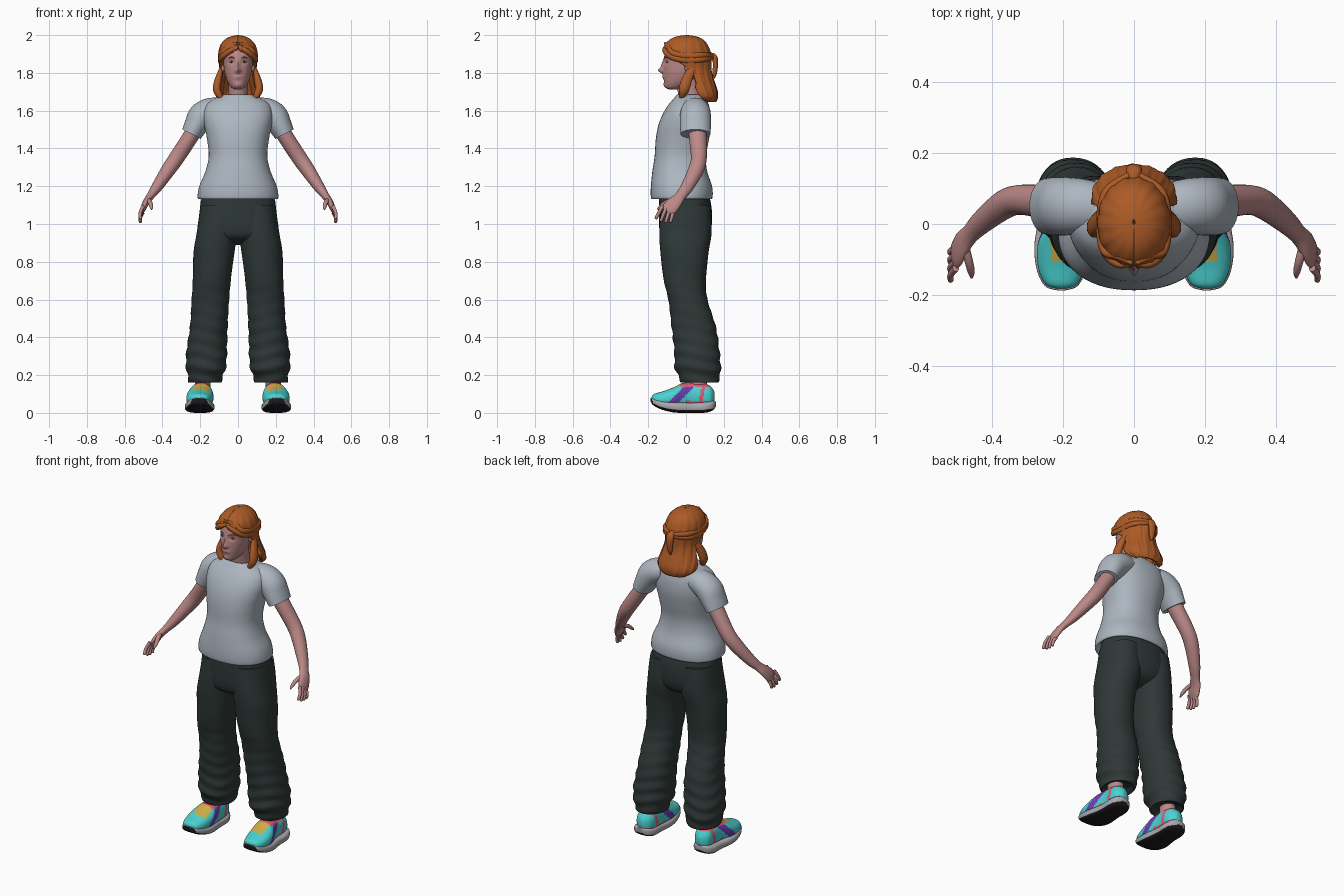
import bpy, bmesh, math
from mathutils import Vector

COLOURS = {
    "skin": (0.50, 0.25, 0.245), "hair_copper": (0.42, 0.105, 0.02),
    "shirt_grey": (0.42, 0.47, 0.53), "trouser_dark": (0.028, 0.040, 0.038),
    "shoe_cyan": (0.07, 0.65, 0.65), "shoe_yellow": (0.62, 0.42, 0.06),
    "shoe_purple": (0.14, 0.05, 0.45), "shoe_pink": (0.75, 0.10, 0.17),
    "sole_grey": (0.40, 0.40, 0.42), "rubber_black": (0.012, 0.012, 0.014)}
MATS = {}
for key, c in COLOURS.items():
    MATS[key] = bpy.data.materials.new(key)
    MATS[key].diffuse_color = (*c, 1)


def smooth_rows(rows, k):
    """Catmull-Rom interpolation through rows of numbers."""
    out = []
    for i in range(len(rows) - 1):
        a, b, c, d = (rows[max(i - 1, 0)], rows[i], rows[i + 1],
                      rows[min(i + 2, len(rows) - 1)])
        for j in range(k):
            t = j / k
            out.append([q + 0.5 * t * (r - p + t * (2*p - 5*q + 4*r - s + t * (3*(q - r) + s - p)))
                        for p, q, r, s in zip(a, b, c, d)])
    return out + [list(rows[-1])]


def finish(name, bm, mats, mirror=False, rule=None, angle=50):
    bmesh.ops.recalc_face_normals(bm, faces=bm.faces)
    bm.normal_update()
    for f in bm.faces:
        f.smooth = True
        if rule:
            f.material_index = rule(f.calc_center_median(), f.normal)
    me = bpy.data.meshes.new(name)
    bm.to_mesh(me)
    bm.free()
    me.set_sharp_from_angle(angle=math.radians(angle))
    for m in mats:
        me.materials.append(MATS[m])
    ob = bpy.data.objects.new(name, me)
    bpy.context.collection.objects.link(ob)
    if mirror:
        ob.modifiers.new("mirror", 'MIRROR').use_mirror_merge = False
    return ob


def sweep(name, rows, mats, sides=32, k=5, plane=None, ref=(0, 1, 0), e=2.0,
          warp=None, **kw):
    """Skin over elliptical sections (x, y, z, ra, rb)."""
    rows = smooth_rows(rows, k)
    bm = bmesh.new()
    rings = []
    for i, r in enumerate(rows):
        c = Vector(r[:3])
        if plane == 'z':
            u, v = Vector((1, 0, 0)), Vector((0, 1, 0))
        elif plane == 'y':
            u, v = Vector((1, 0, 0)), Vector((0, 0, 1))
        else:
            t = Vector(rows[min(i + 1, len(rows) - 1)][:3]) - Vector(rows[max(i - 1, 0)][:3])
            u = t.cross(Vector(ref)).normalized()
            v = u.cross(t).normalized()
        ring = []
        for j in range(sides):
            a = 2 * math.pi * j / sides
            ca, sa = math.cos(a), math.sin(a)
            p = (c + u * r[3] * math.copysign(abs(ca) ** (2 / e), ca)
                 + v * r[4] * math.copysign(abs(sa) ** (2 / e), sa))
            ring.append(bm.verts.new(warp(p, c, a) if warp else p))
        rings.append(ring)
    for a, b in zip(rings, rings[1:]):
        for j in range(sides):
            n = (j + 1) % sides
            bm.faces.new((a[j], a[n], b[n], b[j]))
    bm.faces.new(rings[0])
    bm.faces.new(rings[-1])
    return finish(name, bm, mats, **kw)


def fb(z, rx, front, back):
    """Horizontal section from its front and back limits."""
    return (0, (front + back) / 2, z, rx, (back - front) / 2)


def ball(name, loc, size, mat):
    bm = bmesh.new()
    bmesh.ops.create_uvsphere(bm, u_segments=20, v_segments=12, radius=1)
    for v in bm.verts:
        v.co = Vector([l + s * q for l, s, q in zip(loc, size, v.co)])
    return finish(name, bm, [mat], mirror=True)


# Head with nose, eye sockets, lips and chin
def face(p, c, a):
    if p.y < -0.03:
        g = lambda x, z, sx, sz: math.exp(-((p.x - x) / sx) ** 2 - ((p.z - z) / sz) ** 2)
        p.y -= 0.026 * g(0, 1.812, 0.013, 0.014) + 0.012 * g(0, 1.84, 0.010, 0.025)
        p.y -= 0.007 * g(0, 1.778, 0.022, 0.010) + 0.006 * g(0, 1.735, 0.022, 0.012)
        p.y += 0.009 * (g(0.033, 1.858, 0.018, 0.012) + g(-0.033, 1.858, 0.018, 0.012))
    return p


sweep("head", [fb(1.712, .015, -.09, -.05), fb(1.722, .034, -.107, -.02),
               fb(1.745, .051, -.115, .03), fb(1.775, .064, -.118, .07),
               fb(1.81, .073, -.119, .09), fb(1.85, .077, -.119, .1),
               fb(1.89, .08, -.115, .1), fb(1.93, .076, -.1, .1),
               fb(1.96, .055, -.065, .075), fb(1.975, .02, -.02, .03)],
      ["skin"], sides=72, k=6, plane='z', e=2.15, warp=face)
sweep("neck", [(0, .03, 1.64, .062, .065), (0, .018, 1.69, .052, .06),
               (0, .005, 1.77, .052, .06)], ["skin"], plane='z')
ball("ear", (.078, .008, 1.835), (.012, .017, .03), "skin")
ball("eye", (.033, -.094, 1.858), (.014, .012, .006), "sole_grey")
ball("pupil", (.033, -.102, 1.858), (.005, .005, .005), "rubber_black")
sweep("eyebrow", [(.016, -.116, 1.877, .002, .002), (.034, -.110, 1.883, .003, .003),
                  (.052, -.093, 1.877, .002, .002)], ["hair_copper"], sides=8,
      ref=(0, 0, 1), mirror=True)

# Hair shell open around the face: z, half width, front, back, opening angle
hair_rows = smooth_rows([
    (2.0, .004, .0, .01, 0), (1.994, .035, -.045, .05, 0), (1.98, .064, -.08, .085, 0),
    (1.955, .088, -.108, .11, 0), (1.93, .099, -.122, .123, 3), (1.91, .103, -.125, .13, 16),
    (1.888, .104, -.121, .133, 40), (1.86, .102, -.112, .135, 64), (1.82, .098, -.1, .135, 88),
    (1.78, .104, -.09, .142, 100), (1.74, .114, -.07, .155, 96), (1.70, .120, -.03, .167, 84),
    (1.67, .112, .01, .168, 84), (1.645, .08, .06, .160, 90)], 4)
bm = bmesh.new()
prev = None
for z, rx, yf, yb, op in hair_rows:
    a0 = math.radians(max(op, 0.3))
    row = []
    for j in range(81):
        a = a0 + (2 * math.pi - 2 * a0) * j / 80
        w = 1 + 0.014 * math.sin(15 * a + 18 * z) + 0.008 * math.sin(31 * a)
        row.append(bm.verts.new((-rx * w * math.sin(a),
                                 (yf + yb) / 2 - (yb - yf) / 2 * w * math.cos(a), z)))
    if prev:
        for j in range(80):
            bm.faces.new((prev[j], prev[j + 1], row[j + 1], row[j]))
    prev = row
hair = finish("hair", bm, ["hair_copper"])
solid = hair.modifiers.new("thickness", 'SOLIDIFY')
solid.thickness, solid.offset = 0.022, -1

# Swept-back strands, hanging locks and the small tied tail
for n, dz in enumerate((0, 0.022)):
    sweep("swept_strand_%d" % n, [
        (.004, -.112, 1.935 + dz, .006, .008), (.045, -.112 + dz, 1.916 + dz, .012, .014),
        (.083, -.075, 1.885 + dz, .013, .016), (.096, 0, 1.868 + dz, .011, .016),
        (.080, .09, 1.872 + dz, .011, .015), (.015, .137, 1.88 + dz / 2, .010, .012)],
        ["hair_copper"], sides=16, ref=(0, 0, 1), mirror=True)
sweep("side_lock", [(.09, .03, 1.82, .010, .02), (.104, .005, 1.765, .019, .028),
                    (.112, -.01, 1.715, .021, .028), (.098, -.02, 1.68, .016, .018),
                    (.082, -.025, 1.655, .004, .005)], ["hair_copper"], sides=18, mirror=True)
sweep("tied_tail", [(0, .12, 1.90, .012, .010), (0, .148, 1.885, .022, .016),
                    (0, .156, 1.85, .022, .014), (0, .152, 1.80, .016, .012),
                    (0, .148, 1.77, .004, .004)], ["hair_copper"], sides=18)

# T-shirt
sweep("shirt_body", [fb(1.150, .190, -.155, .115), fb(1.132, .205, -.177, .132),
                     fb(1.145, .214, -.186, .141), fb(1.20, .205, -.186, .138),
                     fb(1.28, .172, -.178, .112), fb(1.36, .155, -.166, .106),
                     fb(1.45, .164, -.160, .122), fb(1.52, .178, -.147, .132),
                     fb(1.58, .184, -.124, .131), fb(1.63, .170, -.094, .121),
                     fb(1.662, .128, -.067, .106), fb(1.683, .083, -.049, .088),
                     fb(1.680, .068, -.038, .078), fb(1.655, .062, -.03, .07)],
      ["shirt_grey"], sides=56, plane='z', e=2.25)
sweep("sleeve", [(.10, .045, 1.61, .060, .070), (.15, .05, 1.597, .070, .078),
                 (.193, .05, 1.568, .073, .082), (.222, .05, 1.522, .063, .082),
                 (.246, .05, 1.476, .055, .079), (.244, .05, 1.48, .047, .068),
                 (.235, .05, 1.50, .045, .064)][:5],
      ["shirt_grey"], sides=36, mirror=True)

# Arms and hands
sweep("arm", [(.20, .055, 1.55, .042, .046), (.25, .062, 1.465, .042, .047),
              (.325, .068, 1.350, .041, .042), (.37, .052, 1.285, .038, .041),
              (.43, .005, 1.195, .029, .034), (.462, -.028, 1.15, .021, .029),
              (.485, -.055, 1.118, .018, .036), (.500, -.085, 1.085, .015, .040),
              (.507, -.100, 1.064, .008, .032)], ["skin"], sides=28, mirror=True)
for i in range(4):
    s = i - 1.5
    base = Vector((.503, -.097 + .019 * s, 1.078 - .011 * s))
    tip = Vector((.517, -.122 + .026 * s, 1.008 - .006 * s + .004 * s * s))
    mid = (base + tip) / 2 + Vector((.007, 0, 0))
    sweep("finger_%d" % i, [(*base, .010, .010), (*mid, .009, .009),
                            (*tip.lerp(mid, .15), .008, .008), (*tip, .002, .002)],
          ["skin"], sides=12, k=4, mirror=True)
sweep("thumb", [(.478, -.065, 1.13, .012, .014), (.466, -.105, 1.115, .011, .012),
                (.459, -.135, 1.092, .009, .010), (.458, -.152, 1.076, .003, .003)],
      ["skin"], sides=14, ref=(1, 0, 0), mirror=True)


# Trousers with gathered folds near the ankle
def folds(p, c, a):
    k = max(0, min(1, (0.75 - p.z) / 0.45))
    w = 0.030 * k * math.sin(85 * p.z + 1.5 * math.sin(2 * a)) + 0.012 * math.sin(24 * p.z + 2 * a)
    return Vector((c.x + (p.x - c.x) * (1 + w), c.y + (p.y - c.y) * (1 + w), p.z))


sweep("trouser_hips", [fb(1.16, .185, -.14, .115), fb(1.12, .197, -.143, .13),
                       fb(1.05, .205, -.144, .138), fb(.98, .214, -.142, .134),
                       fb(.93, .205, -.125, .112), fb(.90, .13, -.07, .06),
                       fb(.89, .03, -.03, .02)],
      ["trouser_dark"], sides=48, plane='z', e=2.3)
sweep("trouser_leg", [(.10, -.002, 1.10, .098, .132), (.112, -.003, .95, .108, .137),
                      (.127, -.008, .85, .107, .129), (.139, -.006, .70, .102, .110),
                      (.146, .010, .60, .098, .105), (.155, .042, .45, .101, .116),
                      (.166, .058, .32, .106, .121), (.170, .062, .24, .106, .121),
                      (.173, .070, .195, .093, .108), (.175, .072, .16, .085, .095),
                      (.176, .072, .18, .062, .07)],
      ["trouser_dark"], sides=44, k=10, plane='z', e=2.2, warp=folds, mirror=True)
sweep("ankle", [(.188, .06, .10, .04, .05), (.186, .065, .22, .042, .05)],
      ["skin"], sides=20, plane='z', mirror=True)


# Trainers: patches chosen by position on the upper
def upper_rule(c, n):
    dx = abs(c.x - .193)
    if c.y > -.03 and c.z > .138:
        return 3
    if c.z > .10 and -.105 < c.y < .02 and dx < .042:
        return 1
    if -.09 + (c.z - .06) < c.y < -.035 + (c.z - .06) and c.z > .055:
        return 2
    if c.y > 0 and (c.z < .062 or abs(c.y - .065 - c.z * .2) < .010):
        return 3
    return 0


sweep("shoe_upper", [(.205, -.182, .075, .015, .012), (.205, -.168, .072, .046, .029),
                     (.205, -.12, .072, .066, .043), (.201, -.06, .08, .071, .058),
                     (.196, -.02, .088, .064, .069), (.193, .03, .09, .056, .072),
                     (.193, .09, .09, .055, .068), (.195, .13, .085, .045, .056),
                     (.195, .152, .08, .018, .03)],
      ["shoe_cyan", "shoe_yellow", "shoe_purple", "shoe_pink"], sides=64, k=8,
      plane='y', e=2.3, rule=upper_rule, mirror=True)
sweep("shoe_sole", [(.205, -.187, .070, .012, .008), (.205, -.175, .060, .046, .018),
                    (.205, -.13, .043, .069, .025), (.203, -.06, .031, .078, .029),
                    (.200, .03, .028, .067, .028), (.200, .10, .030, .066, .029),
                    (.200, .14, .038, .050, .026), (.200, .158, .046, .02, .014)],
      ["sole_grey", "rubber_black"], sides=40, k=6, plane='y', e=3.2, mirror=True,
      rule=lambda c, n: 1 if n.z < -.45 or n.y < -.8 else 0)
